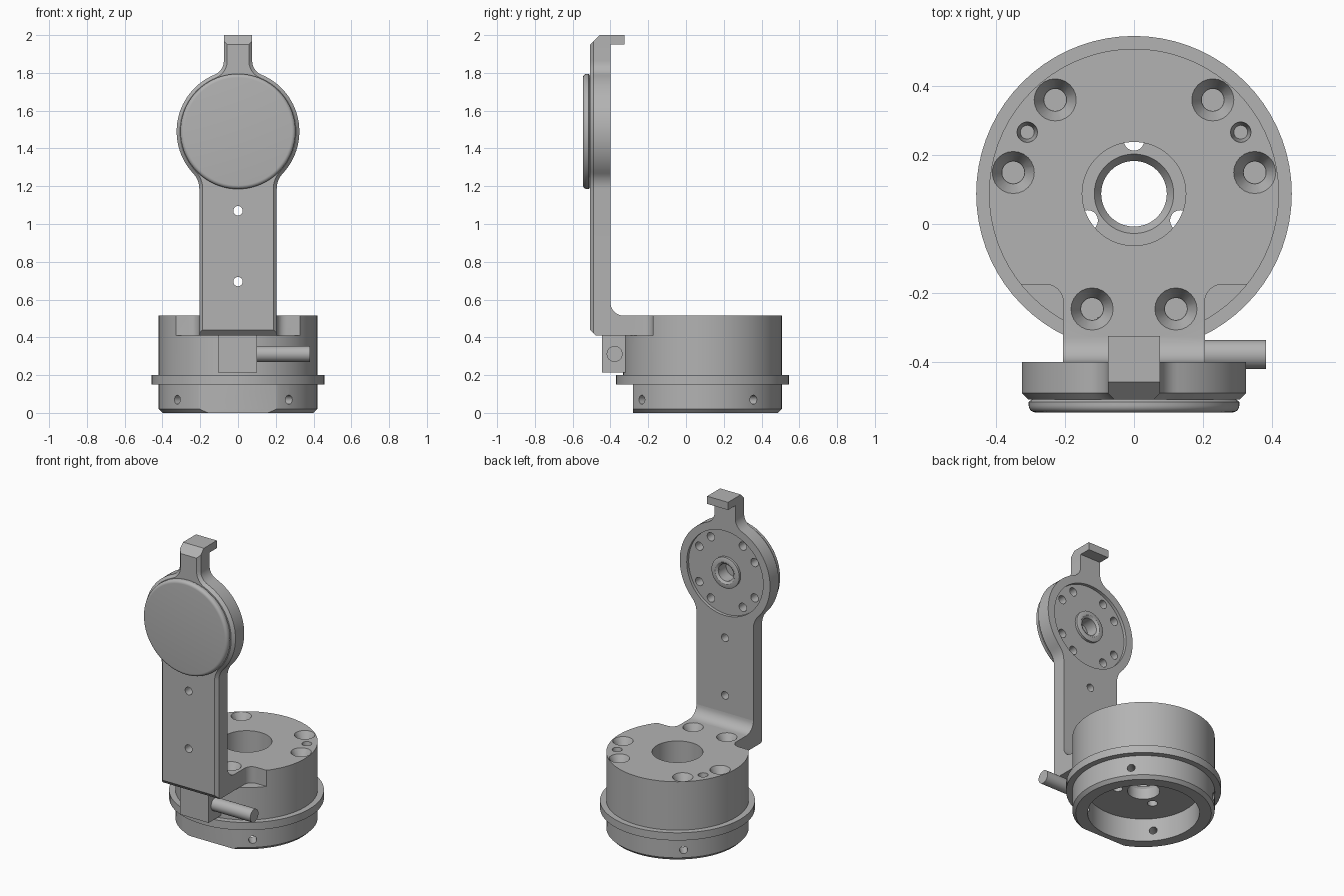
import bpy, bmesh, math
from mathutils import Vector, Matrix

if "Cube" in bpy.data.objects:
    bpy.data.objects.remove(bpy.data.objects["Cube"])

grey = bpy.data.materials.new("machined_grey")
grey.use_nodes = True
grey.diffuse_color = (0.45, 0.45, 0.45, 1)
grey.node_tree.nodes["Principled BSDF"].inputs["Base Color"].default_value = grey.diffuse_color

X, Y, Z = Vector((1, 0, 0)), Vector((0, 1, 0)), Vector((0, 0, 1))
AXIS = Vector((0, 0.0875, 0))      # axis of the round base
HEAD = Vector((0, 0, 1.49))        # centre of the arm's round head
LOW, TOP = 0.41, 0.515             # underside and top of the foot


def finish(name, bm):
    bmesh.ops.recalc_face_normals(bm, faces=bm.faces)
    me = bpy.data.meshes.new(name)
    bm.to_mesh(me)
    bm.free()
    me.materials.append(grey)
    ob = bpy.data.objects.new(name, me)
    bpy.context.collection.objects.link(ob)
    return ob


def prism(name, pts, direction):
    bm = bmesh.new()
    face = bm.faces.new([bm.verts.new(p) for p in pts])
    new = bmesh.ops.extrude_face_region(bm, geom=[face])["geom"]
    bmesh.ops.translate(bm, vec=direction, verts=[v for v in new if isinstance(v, bmesh.types.BMVert)])
    return finish(name, bm)


def box(name, lo, hi):
    pts = [(lo[0], lo[1], lo[2]), (hi[0], lo[1], lo[2]), (hi[0], hi[1], lo[2]), (lo[0], hi[1], lo[2])]
    return prism(name, pts, Z * (hi[2] - lo[2]))


def rod(name, start, end, r1, r2=None, n=32):
    start, end = Vector(start), Vector(end)
    d = end - start
    bm = bmesh.new()
    place = Matrix.Translation((start + end) / 2) @ d.to_track_quat('Z', 'Y').to_matrix().to_4x4()
    bmesh.ops.create_cone(bm, cap_ends=True, segments=n, radius1=r1,
                          radius2=r1 if r2 is None else r2, depth=d.length, matrix=place)
    return finish(name, bm)


def lathe(name, profile, centre, axis, n=72):
    """Spin closed (radius, distance along axis) outline."""
    bm = bmesh.new()
    vs = [bm.verts.new(centre + X * r + axis * h) for r, h in profile]
    es = [bm.edges.new((a, b)) for a, b in zip(vs, vs[1:] + vs[:1])]
    bmesh.ops.spin(bm, geom=vs + es, cent=centre, axis=axis, angle=math.tau, steps=n)
    bmesh.ops.remove_doubles(bm, verts=bm.verts, dist=1e-4)
    return finish(name, bm)


def cut(ob, *cutters):
    for c in cutters:
        m = ob.modifiers.new("cut", 'BOOLEAN')
        m.operation, m.solver, m.object = 'DIFFERENCE', 'EXACT', c
        bpy.context.view_layer.objects.active = ob
        bpy.ops.object.modifier_apply(modifier=m.name)
        bpy.data.objects.remove(c)


def polar(r, deg):
    a = math.radians(deg)
    return r * math.cos(a), r * math.sin(a)


def arc(cx, cz, r, a0, a1, n):
    return [(cx + r * math.cos(a0 + (a1 - a0) * i / n), cz + r * math.sin(a0 + (a1 - a0) * i / n))
            for i in range(n + 1)]


# Round base with flange, bottom cavity and stepped bore
base = lathe("base_housing", [
    (0.095, 0.15), (0.33, 0.15), (0.33, 0), (0.40, 0), (0.42, 0.02), (0.42, 0.15),
    (0.457, 0.15), (0.457, 0.20), (0.42, 0.20), (0.42, TOP), (0.15, TOP), (0.15, 0.25),
    (0.115, 0.25), (0.095, 0.22)], AXIS, Z)
cut(base, box("flat", (-0.6, -0.6, -0.1), (0.6, -0.28, 0.15)))

# Corner notches beside the foot, with a rounded inner corner
for s in (-1, 1):
    inner = arc(0.255, -0.225, 0.05, math.pi, math.pi / 2, 6)
    pts = [(0.205, -0.6)] + inner + [(0.6, -0.175), (0.6, -0.6)]
    cut(base, prism("notch", [(s * x, y, LOW) for x, y in pts], Z * 0.3))

# Countersunk screws in three pairs, pin holes, bore holes and radial set screws
for k in (30, 150, 270):
    for off in (-20, 20):
        p = AXIS + Vector((*polar(0.355, k + off), 0))
        cut(base, rod("sink", p + Z * (TOP + 0.002), p + Z * 0.46, 0.062, 0.033, 24),
            rod("hole", p + Z * 0.48, p + Z * 0.4, 0.032, n=20))
    if k != 270:
        p = AXIS + Vector((*polar(0.357, k), 0))
        cut(base, rod("pin", p + Z * (TOP + 0.002), p + Z * 0.44, 0.03, 0.02, 20))
    p = AXIS + Vector((*polar(0.155, k + 60), 0))
    cut(base, rod("bore_hole", p + Z * 0.1, p + Z * 0.33, 0.03, n=20))
for k in range(40, 400, 90):
    d = Vector((*polar(1, k), 0))
    cut(base, rod("set_screw", AXIS + d * 0.25 + Z * 0.07, AXIS + d * 0.5 + Z * 0.07, 0.024, n=20))

# Arm outline: straight shank, filleted round head, narrow neck
R, SHANK, NECK = 0.325, 0.205, 0.075


def fillet(half, f, sign):
    cx = half + f
    cz = HEAD.z + sign * math.sqrt((R + f) ** 2 - cx ** 2)
    return cx, cz, math.atan2(HEAD.z - cz, -cx)


lx, lz, la = fillet(SHANK, 0.12, -1)
ux, uz, ua = fillet(NECK, 0.08, 1)
side = [(SHANK, LOW)]
side += arc(lx, lz, lx - SHANK, math.pi, la, 8)
side += arc(0, HEAD.z, R, la - math.pi, ua + math.pi, 32)[1:-1]
side += arc(ux, uz, ux - NECK, ua % math.tau, math.pi, 8)
side += [(NECK, 2.0)]
outline = side + [(-x, z) for x, z in reversed(side)]
FRONT, BACK = -0.508, -0.4
arm = prism("arm_plate", [(x, FRONT, z) for x, z in outline], Y * (BACK - FRONT))
bm = bmesh.new()
bm.from_mesh(arm.data)
rim = [e for e in bm.edges if all(abs(v.co.y - FRONT) < 1e-4 for v in e.verts)
       and not all(v.co.z > 1.99 for v in e.verts)]
bmesh.ops.bevel(bm, geom=rim, offset=0.018, segments=1, affect='EDGES')
bm.to_mesh(arm.data)
bm.free()

# Chamfers on the top and bottom front edges
for z, s in ((2.0, 0.05), (LOW, -0.03)):
    e = math.copysign(0.02, s)
    pts = [(-0.3, FRONT - 0.02, z - s - e), (-0.3, FRONT + abs(s) + 0.02, z + e), (-0.3, FRONT - 0.02, z + e)]
    cut(arm, prism("chamfer", pts, X * 0.6))

# Through holes, rear recess, bolt ring and centre hole
for z in (0.695, 1.07):
    cut(arm, rod("hole", (0, -0.6, z), (0, -0.3, z), 0.025, n=24))
cut(arm, rod("recess", HEAD + Y * -0.42, HEAD + Y * -0.3, 0.275, n=64))
for k in range(0, 360, 90):
    for off in (30, 60):
        x, z = polar(0.23, k + off)
        p = HEAD + Vector((x, 0, z))
        cut(arm, rod("bolt_hole", p + Y * -0.48, p + Y * -0.38, 0.027, n=20))
cut(arm, rod("centre_hole", HEAD + Y * -0.49, HEAD + Y * -0.35, 0.055))
boss = lathe("head_boss", [(0.055, -0.43), (0.10, -0.43), (0.10, -0.405), (0.085, -0.4),
                           (0.07, -0.4), (0.055, -0.41)], HEAD, Y, 40)

# Hook at the tip of the neck
hook = box("tip_hook", (-NECK, -0.42, 1.95), (NECK, -0.325, 2.0))

# Foot with inner fillet, trimmed against the round base
curve = arc(-0.33, TOP + 0.07, 0.07, -math.pi / 2, -math.pi, 8)
foot = prism("arm_foot", [(-SHANK, y, z) for y, z in
             [(-0.45, LOW), (-0.2, LOW), (-0.2, TOP)] + curve + [(-0.45, TOP + 0.07)]], X * 2 * SHANK)
cut(foot, rod("trim", AXIS + Z * 0.3, AXIS + Z * 0.7, 0.42, n=72))

# Round cover with softened rim on the front of the head
r = 0.02
rim = arc(0.305 - r, -0.5455 + r, r, -math.pi / 2, 0, 6)
cover = lathe("head_cover", [(0, -0.5455)] + rim + [(0.305, -0.515), (0.295, -0.508), (0.295, -0.495), (0, -0.495)],
              HEAD, Y)

# Cable connector under the foot
connector = box("connector_block", (-0.105, -0.445, 0.215), (0.1, -0.27, LOW))
cable = rod("cable", (0.09, -0.378, 0.312), (0.382, -0.378, 0.312), 0.042)

# Smooth shading with crisp edges
bpy.ops.object.select_all(action='DESELECT')
for ob in (base, arm, boss, hook, foot, cover, connector, cable):
    ob.select_set(True)
bpy.context.view_layer.objects.active = base
bpy.ops.object.shade_smooth_by_angle(angle=math.radians(30))
